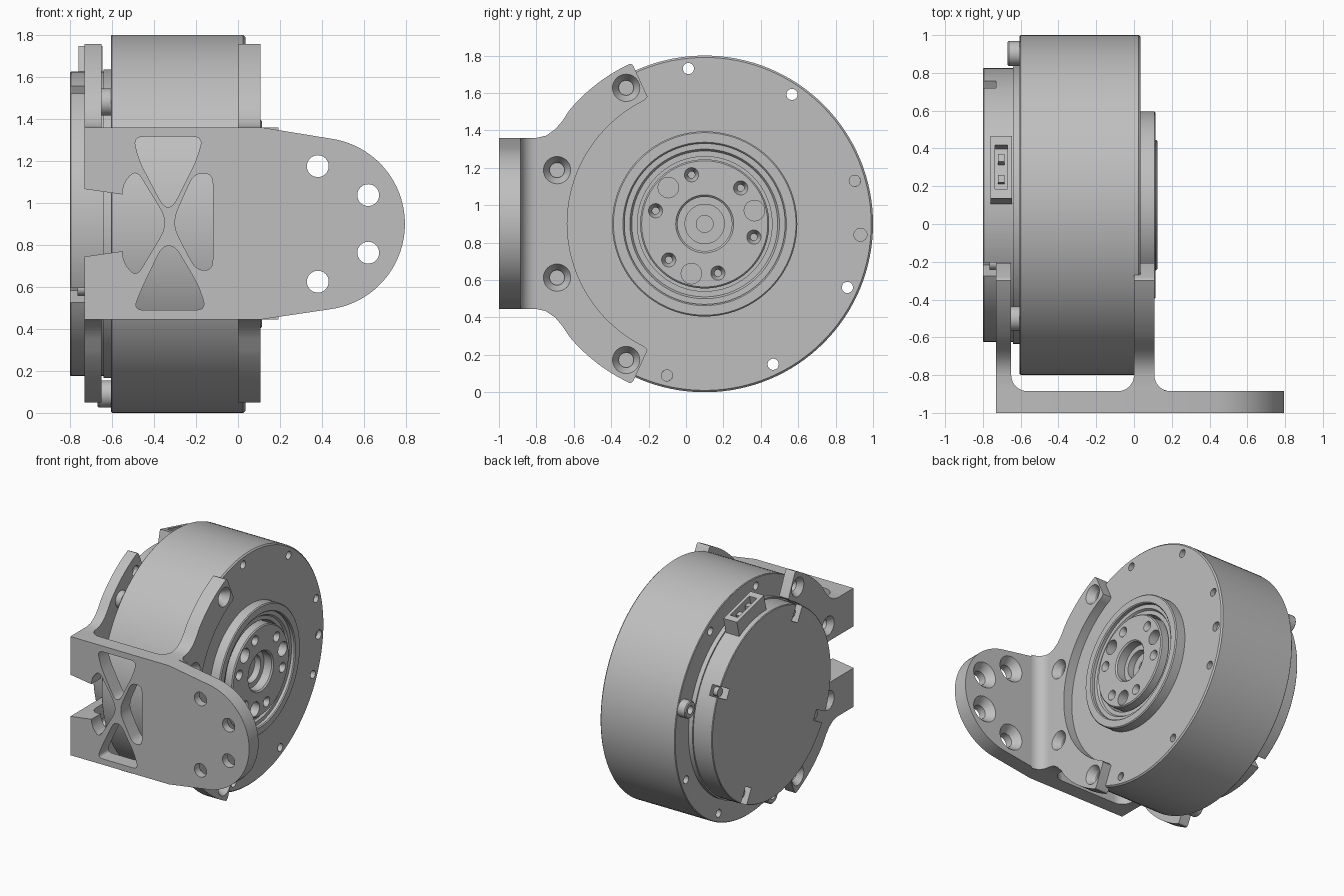
import bpy, bmesh
from math import sin, cos, radians, pi
from mathutils import Matrix, Vector

cube = bpy.data.objects.get("Cube")
if cube:
    bpy.data.objects.remove(cube, do_unlink=True)

grey = bpy.data.materials.new("machined_grey")
grey.use_nodes = True
tone = (0.52, 0.52, 0.52, 1)
grey.diffuse_color = tone
grey.node_tree.nodes["Principled BSDF"].inputs["Base Color"].default_value = tone

CY, CZ = 0.1, 0.9          # motor axis, parallel to x


def place(axis, u, v, t):
    return {"x": (t, u, v), "y": (u, t, v), "z": (u, v, t)}[axis]


def polar(angle, r):
    a = radians(angle)
    return CY + r * cos(a), CZ + r * sin(a)


def arc(start, end, r, n):
    return [polar(start + (end - start) * i / n, r) for i in range(n + 1)]


def finish(name, bm):
    bmesh.ops.remove_doubles(bm, verts=bm.verts, dist=1e-5)
    bmesh.ops.recalc_face_normals(bm, faces=bm.faces)
    mesh = bpy.data.meshes.new(name)
    bm.to_mesh(mesh)
    bm.free()
    mesh.materials.append(grey)
    obj = bpy.data.objects.new(name, mesh)
    bpy.context.collection.objects.link(obj)
    shade(mesh)
    return obj


def shade(mesh):
    for p in mesh.polygons:
        p.use_smooth = True
    mesh.set_sharp_from_angle(angle=radians(28))


def prism(name, pts, axis, a, b):
    bm = bmesh.new()
    face = bm.faces.new([bm.verts.new(place(axis, u, v, a)) for u, v in pts])
    new = bmesh.ops.extrude_face_region(bm, geom=[face])["geom"]
    shift = Vector(place(axis, 0, 0, b - a))
    bmesh.ops.translate(bm, vec=shift, verts=[g for g in new if isinstance(g, bmesh.types.BMVert)])
    return finish(name, bm)


def lathe(name, profile, centre=(CY, CZ), axis="x", n=32, closed=False):
    """Turn (radius, position) pairs about an axis."""
    bm = bmesh.new()
    rings = [[bm.verts.new(place(axis, centre[0] + r * cos(2 * pi * i / n),
                                 centre[1] + r * sin(2 * pi * i / n), t))
              for i in range(n)] for r, t in profile]
    pairs = list(zip(rings, rings[1:])) + ([(rings[-1], rings[0])] if closed else [])
    for p, q in pairs:
        for i in range(n):
            j = (i + 1) % n
            bm.faces.new((p[i], p[j], q[j], q[i]))
    return finish(name, bm)


def rounded(pts, d, n=5):
    out = []
    for i, p in enumerate(pts):
        p = Vector(p)
        a, b = Vector(pts[i - 1]) - p, Vector(pts[(i + 1) % len(pts)]) - p
        a, b = (p + e.normalized() * min(d, e.length * 0.45) for e in (a, b))
        for k in range(n + 1):
            t = k / n
            out.append(tuple(a * (1 - t) ** 2 + p * 2 * t * (1 - t) + b * t * t))
    return out


def radial_box(name, angle, r0, r1, width, x0, x1):
    bm = bmesh.new()
    turn = Matrix.Translation((0, CY, CZ)) @ Matrix.Rotation(radians(angle), 4, "X")
    size = Matrix.Diagonal((x1 - x0, r1 - r0, width, 1))
    move = Matrix.Translation(((x0 + x1) / 2, (r0 + r1) / 2, 0))
    bmesh.ops.create_cube(bm, size=1, matrix=turn @ move @ size)
    return finish(name, bm)


def cut(obj, cutters):
    for c in cutters:
        c.hide_render = True
        m = obj.modifiers.new("cut", "BOOLEAN")
        m.object, m.operation, m.solver = c, "DIFFERENCE", "EXACT"
    bpy.context.view_layer.update()
    result = obj.evaluated_get(bpy.context.evaluated_depsgraph_get())
    mesh = bpy.data.meshes.new_from_object(result)
    obj.modifiers.clear()
    obj.data = mesh
    shade(mesh)


def drop(cutters):
    for c in cutters:
        bpy.data.objects.remove(c, do_unlink=True)


def bore(r, t0, t1, centre, axis="x"):
    return lathe("cutter", [(0, t0), (r, t0), (r, t1), (0, t1)], centre, axis, 24)


def countersunk(r, big, back, inner, face, centre, axis="x"):
    over = face + (face - inner) * 0.2
    return lathe("cutter", [(0, back), (r, back), (r, inner), (big, face), (big, over), (0, over)],
                 centre, axis, 32)


# Motor drum with a ring of through holes
drum = lathe("drum", [(0, -0.605), (0.895, -0.605), (0.9, -0.6), (0.9, 0.025), (0.89, 0.035),
                      (0.43, 0.035), (0.43, -0.05), (0, -0.05)], n=128)
tools = [bore(0.03, -0.7, 0.1, polar(16 + 40 * k, 0.835)) for k in range(9)]
tools.append(bore(0.035, 0.0, 0.1, polar(356, 0.835)))
cut(drum, tools)
drop(tools)

# Raised front ring, inner bearing ring
lathe("front_ring", [(0.43, 0.0), (0.495, 0.0), (0.495, 0.108), (0.488, 0.115), (0.437, 0.115),
                     (0.43, 0.108)], n=96, closed=True)
lathe("bearing_ring", [(0.36, -0.05), (0.43, -0.05), (0.43, 0.085), (0.4, 0.085), (0.39, 0.07),
                       (0.36, 0.07)], n=96, closed=True)

# Output rotor with stepped bore and bolt circle
rotor = lathe("output_rotor", [(0, -0.05), (0.345, -0.05), (0.345, 0.117), (0.337, 0.125),
                               (0.155, 0.125), (0.145, 0.115), (0.145, 0.05), (0.105, 0.05),
                               (0.105, 0), (0.045, 0), (0.045, -0.04), (0, -0.04)], n=96)
tools = [countersunk(0.018, 0.038, 0.03, 0.085, 0.125, polar(45 + 60 * k, 0.272)) for k in range(6)]
tools += [bore(0.055, 0.04, 0.2, polar(15 + 120 * k, 0.275)) for k in range(3)]
cut(rotor, tools)
drop(tools)

# Rear flange and cover with rim slots
lathe("rear_flange", [(0, -0.64), (0.735, -0.64), (0.735, -0.605), (0, -0.605)], n=128)
cover = lathe("rear_cover", [(0, -0.8), (0.72, -0.8), (0.725, -0.795), (0.725, -0.64), (0, -0.64)], n=128)
slots = range(28, 360, 90)
tools = [radial_box("cutter", a, 0.6, 0.8, 0.08, -0.9, -0.73) for a in slots]
cut(cover, tools)
drop(tools)
for a in slots:
    lathe("cover_screw", [(0, -0.765), (0.033, -0.765), (0.033, -0.73), (0, -0.73)], polar(a, 0.655), n=20)

# Drum screws with recessed heads
for a in (16, 136, 256):
    lathe("drum_screw", [(0, -0.63), (0.032, -0.63), (0.032, -0.67), (0.058, -0.67), (0.065, -0.663),
                         (0.065, -0.605), (0, -0.605)], polar(a, 0.835))
    lathe("screw_shank", [(0, -0.605), (0.03, -0.605), (0.03, 0.0), (0, 0.0)], polar(a, 0.835), n=20)

# Cable socket on the cover rim
socket = radial_box("cable_socket", 76, 0.6, 0.83, 0.34, -0.76, -0.645)
tools = [radial_box("cutter", 76, 0.75, 0.9, 0.24, -0.735, -0.67)]
cut(socket, tools)
drop(tools)
for a in (72, 80):
    radial_box("socket_pin", a, 0.7, 0.81, 0.04, -0.72, -0.685)

# Bracket front plate: straight body, round nose, cross-braced window
nose = [(0.385 + 0.41 * sin(radians(a)), 0.9 + 0.41 * cos(radians(a))) for a in range(8, 173, 4)]
plate = prism("bracket_plate", [(-0.73, 1.36), (0.11, 1.36)] + nose + [(0.11, 0.445), (-0.73, 0.445)],
              "y", -1, -0.885)
gap = prism("cutter", [(-0.9, 1.09)] + rounded([(-0.55, 1.09), (-0.485, 1.16), (-0.35, 0.94),
            (-0.35, 0.87), (-0.485, 0.645), (-0.55, 0.72)], 0.05) + [(-0.9, 0.72)], "y", -1.2, -0.3)
windows = [[(-0.5, 1.315), (-0.165, 1.315), (-0.2, 1.2), (-0.31, 0.98), (-0.355, 0.98), (-0.47, 1.2)],
           [(-0.5, 0.49), (-0.15, 0.49), (-0.19, 0.61), (-0.3, 0.795), (-0.36, 0.795), (-0.45, 0.61)],
           [(-0.12, 1.14), (-0.21, 1.14), (-0.3, 0.94), (-0.3, 0.87), (-0.2, 0.68), (-0.12, 0.68)]]
tools = [prism("cutter", rounded(w, 0.05), "y", -1.2, -0.7) for w in windows]
tools += [countersunk(0.052, 0.1, -1.1, -0.94, -0.885, (x, 0.9 + s * h), "y")
          for x, h in ((0.38, 0.275), (0.62, 0.137)) for s in (-1, 1)]
cut(plate, tools + [gap])
drop(tools)

# Curved bracket arms on both sides of the drum
half = (arc(180, 116, 0.735, 24) + [(-0.206, 1.58), (-0.28, 1.742), (-0.289, 1.753)]
        + arc(115, 140, 0.945, 12) + [(-0.66, 1.452), (-0.7, 1.405), (-0.75, 1.371), (-0.8, 1.36),
                                      (-0.885, 1.36)])
outline = half + [(y, 2 * CZ + 0.005 - z) for y, z in reversed(half[1:])]
for name, x0, x1, face in (("left_arm", 0.0, 0.108, 0.108), ("right_arm", -0.73, -0.65, -0.73)):
    arm = prism(name, outline, "x", x0, x1)
    back = x0 + x1 - face
    inner = face + (back - face) * 0.5
    tools = [countersunk(0.04, 0.073, back * 2 - inner, inner, face, polar(a, 0.84))
             for a in (120, 160, 200, 240)]
    cut(arm, tools + ([gap] if face < 0 else []))
    drop(tools)

# Fillets where arms meet the plate
for x, s in ((-0.65, 1), (0.0, -1), (0.108, 1)):
    r = 0.085
    curve = [(x + s * r * (1 - sin(t * pi / 16)), -0.885 + r * (1 - cos(t * pi / 16))) for t in range(9)]
    fillet = prism("arm_fillet", [(x, -0.885)] + curve, "z", 0.445, 1.36)
    if x < -0.5:
        cut(fillet, [gap])
drop([gap])
